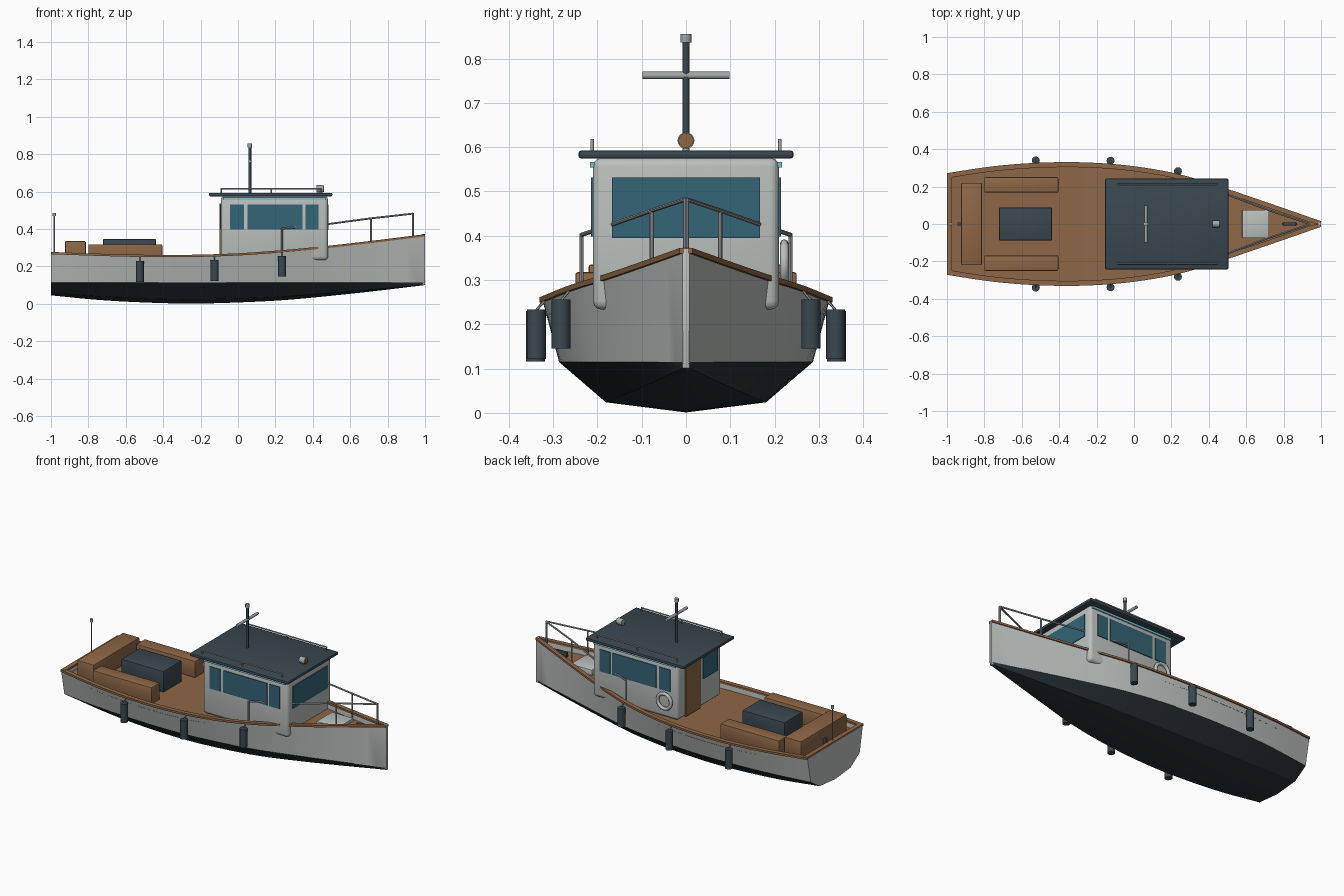
import bpy, bmesh, math
from mathutils import Vector

if "Cube" in bpy.data.objects:
    bpy.data.objects.remove(bpy.data.objects["Cube"])


def mat(name, r, g, b):
    m = bpy.data.materials.new(name)
    m.diffuse_color = (r, g, b, 1)
    m.use_nodes = True
    m.node_tree.nodes["Principled BSDF"].inputs["Base Color"].default_value = m.diffuse_color
    return m


WHITE = mat("pale_grey_paint", 0.50, 0.53, 0.51)
BOTTOM = mat("dark_bottom_paint", 0.022, 0.033, 0.038)
WOOD = mat("brown_wood", 0.27, 0.135, 0.062)
SLATE = mat("slate", 0.042, 0.064, 0.08)
GLASS = mat("blue_glass", 0.035, 0.13, 0.18)
METAL = mat("grey_metal", 0.36, 0.39, 0.39)
TRIM = mat("light_blue_trim", 0.2, 0.55, 0.68)

# hull curves sampled every 0.25 from stern to bow
BEAM = [.265, .302, .321, .322, .302, .257, .18, .095, .008]
SHEER = [.270, .261, .255, .255, .263, .281, .305, .334, .365]
KEEL = [.045, .021, .007, .001, .007, .02, .043, .07, .1]


def curve(t, x):
    u = min(max((x + 1) / 0.25, 0), 7.9999)
    i = int(u)
    f = u - i
    p1, p2 = t[i], t[i + 1]
    p0 = t[i - 1] if i else 2 * p1 - p2
    p3 = t[i + 2] if i < 7 else 2 * p2 - p1
    if x >= 1:
        return t[-1]
    return p1 + .5 * f * (p2 - p0 + f * (2 * p0 - 5 * p1 + 4 * p2 - p3 + f * (3 * (p1 - p2) + p3 - p0)))


def beam(x): return curve(BEAM, x)
def sheer(x): return curve(SHEER, x)
def deck_z(x): return sheer(x) - 0.035


XS = [-1 + i / 20 for i in range(41)]


def finish(name, bm, mats, smooth=None):
    bmesh.ops.recalc_face_normals(bm, faces=bm.faces)
    me = bpy.data.meshes.new(name)
    bm.to_mesh(me)
    bm.free()
    ob = bpy.data.objects.new(name, me)
    bpy.context.collection.objects.link(ob)
    for m in mats:
        me.materials.append(m)
    if smooth:
        bpy.context.view_layer.objects.active = ob
        ob.select_set(True)
        bpy.ops.object.shade_smooth_by_angle(angle=math.radians(smooth))
        ob.select_set(False)
    return ob


def loft(name, section, mats, rule=None, closed=False, caps=False, smooth=25):
    """Sweep section(x) -> [(y, z)] along the hull stations."""
    bm = bmesh.new()
    rows = [[bm.verts.new((x, y, z)) for y, z in section(x)] for x in XS]
    n = len(rows[0])
    for a, b in zip(rows, rows[1:]):
        for j in range(n if closed else n - 1):
            k = (j + 1) % n
            f = bm.faces.new((a[j], a[k], b[k], b[j]))
            if rule:
                f.material_index = rule(j)
    if caps:
        bm.faces.new(rows[0])
        bm.faces.new(rows[-1])
    return finish(name, bm, mats, smooth)


def box(name, lo, hi, m, bevel=0.0, seg=2):
    bm = bmesh.new()
    bmesh.ops.create_cube(bm, size=1)
    for v in bm.verts:
        v.co = [(l + h) / 2 + c * (h - l) for l, h, c in zip(lo, hi, v.co)]
    if bevel:
        bmesh.ops.bevel(bm, geom=bm.edges[:], offset=bevel, segments=seg, profile=.5, affect='EDGES')
    return finish(name, bm, [m], 35 if bevel else None)


def tube(name, pts, r, m, sides=10):
    bm = bmesh.new()
    for a, b in zip(pts, pts[1:]):
        a, b = Vector(a), Vector(b)
        d = b - a
        g = bmesh.ops.create_cone(bm, cap_ends=True, segments=sides, radius1=r, radius2=r, depth=d.length)
        q = d.to_track_quat('Z', 'Y')
        for v in g['verts']:
            v.co = q @ v.co + (a + b) / 2
    return finish(name, bm, [m], 40)


# hull shell with a hard chine and a thin bulwark
def hull_section(x):
    b, s, k = beam(x), sheer(x), curve(KEEL, x)
    half = [(.56 * b, k + .2 * (.115 - k)), (.885 * b, .115), (b, s),
            (max(b - .014, .001), s), (max(b - .017, .001), s - .05)]
    return [(-y, z) for y, z in reversed(half)] + [(0, k)] + half


loft("hull", hull_section, [WHITE, BOTTOM], lambda j: 1 if 3 <= j <= 6 else 0)

# flat transom and the bulwark behind it
bm = bmesh.new()
sec = hull_section(-1)[2:9]
bm.faces.new([bm.verts.new((-1, y, z)) for y, z in sec])
finish("transom", bm, [WHITE])
box("transom_bulwark", (-.999, -.255, .225), (-.985, .255, .268), WHITE)
box("transom_cap", (-1, -.262, .266), (-.972, .262, .277), WOOD)
box("stem_post", (.982, -.009, .1), (1, .009, .374), WHITE, .004)

# deck and gunwale caps
loft("deck", lambda x: [(-max(beam(x) - .008, .001), deck_z(x)), (0, deck_z(x)),
                        (max(beam(x) - .008, .001), deck_z(x))], [WOOD])
for s, side in ((1, "left"), (-1, "right")):
    loft("gunwale_cap_" + side, lambda x: [
        (s * max(beam(x) - .02, 0), sheer(x) - .005), (s * (beam(x) + .007), sheer(x) - .005),
        (s * (beam(x) + .007), sheer(x) + .007), (s * max(beam(x) - .02, 0), sheer(x) + .007)],
        [WOOD], closed=True, caps=True)

# wheelhouse and roof
box("wheelhouse", (-.092, -.21, .233), (.481, .21, .576), WHITE, .02, 3)
box("roof", (-.155, -.243, .574), (.505, .243, .593), SLATE, .007)
box("front_window", (.476, -.167, .395), (.485, .167, .531), GLASS)
box("back_window", (-.097, -.17, .398), (-.088, -.03, .531), GLASS)
box("back_door", (-.098, 0, .235), (-.089, .14, .535), WOOD)
for s, side in ((1, "left"), (-1, "right")):
    def plate(name, x0, x1, z0, z1, depth, m):
        y0, y1 = sorted((s * .207, s * depth))
        box(name + "_" + side, (x0, y0, z0), (x1, y1, z1), m)
    for i, (a, b) in enumerate(((-.042, .031), (.051, .345), (.36, .43))):
        plate("side_window_%d" % i, a, b, .398, .531, .215, GLASS)
    plate("trim_stripe", -.08, .468, .554, .567, .2165, TRIM)
    # roof rails
    tube("roof_rail_" + side, [(-.092, s * .212, .615), (.448, s * .212, .615)], .004, METAL)
    for x in (-.09, .178, .445):
        tube("roof_rail_post_" + side, [(x, s * .212, .59), (x, s * .212, .618)], .004, METAL)

# mast, crossbar and searchlight
tube("mast", [(.063, 0, .59), (.063, 0, .84)], .008, SLATE, 12)
tube("mast_light", [(.063, 0, .836), (.063, 0, .856)], .012, METAL, 12)
tube("mast_crossbar", [(.063, -.098, .762), (.063, .098, .762)], .0085, METAL, 12)
tube("searchlight", [(.42, 0, .615), (.455, 0, .615)], .019, METAL, 16)
tube("searchlight_lens", [(.454, 0, .615), (.459, 0, .615)], .017, WOOD, 16)
tube("searchlight_foot", [(.44, 0, .59), (.44, 0, .6)], .008, METAL)

# life ring on the left wall
bm = bmesh.new()
ring = [[bm.verts.new((-.01 + (.045 + .01 * math.cos(v)) * math.cos(u), .222 + .01 * math.sin(v),
                       .337 + (.045 + .01 * math.cos(v)) * math.sin(u)))
         for v in [j * math.tau / 8 for j in range(8)]] for u in [i * math.tau / 24 for i in range(24)]]
for i in range(24):
    for j in range(8):
        a, b, k = ring[i], ring[(i + 1) % 24], (j + 1) % 8
        bm.faces.new((a[j], b[j], b[k], a[k]))
finish("life_ring", bm, [WHITE], 60)

# bow railing, passing through the wheelhouse corners
for s, side in ((1, "left"), (-1, "right")):
    path = [(.235, s * .236, .402), (.48, s * .165, .426), (.712, s * .077, .457), (.935, s * .002, .482)]
    tube("bow_rail_" + side, path, .005, METAL, 8)
    for x, y, z in (path[0], path[2], path[3]):
        tube("bow_rail_post_" + side, [(x, y, deck_z(x)), (x, y, z + .003)], .005, METAL, 8)

# fenders on short ropes
for s, side in ((1, "left"), (-1, "right")):
    for x, y, z0, z1 in ((-.525, .34, .116, .23), (-.125, .338, .122, .234), (.235, .282, .145, .256)):
        tube("fender_" + side, [(x, s * y, z0), (x, s * y, z1)], .0215, SLATE, 12)
        tube("fender_rope_" + side, [(x, s * beam(x), sheer(x)), (x, s * y, z1 - .002)], .003, METAL, 6)

# cockpit benches and engine box
box("stern_bench", (-.925, -.22, .22), (-.813, .22, .335), WOOD, .006)
box("left_bench", (-.8, .168, .215), (-.405, .25, .318), WOOD, .006)
box("right_bench", (-.8, -.25, .215), (-.405, -.168, .318), WOOD, .006)
box("engine_box", (-.722, -.088, .215), (-.438, .088, .346), SLATE, .006)

# bow hatch, cleats and stern staff
box("bow_hatch", (.578, -.076, .27), (.722, .076, .312), WHITE, .005)
box("bow_cleat", (.795, -.008, .3), (.868, .008, .334), SLATE, .004)
box("stern_cleat", (-.945, -.008, .23), (-.92, .008, .275), SLATE, .003)
tube("stern_staff", [(-.982, 0, .275), (-.982, 0, .475)], .004, METAL, 8)
tube("stern_light", [(-.982, 0, .468), (-.982, 0, .486)], .009, METAL, 10)
